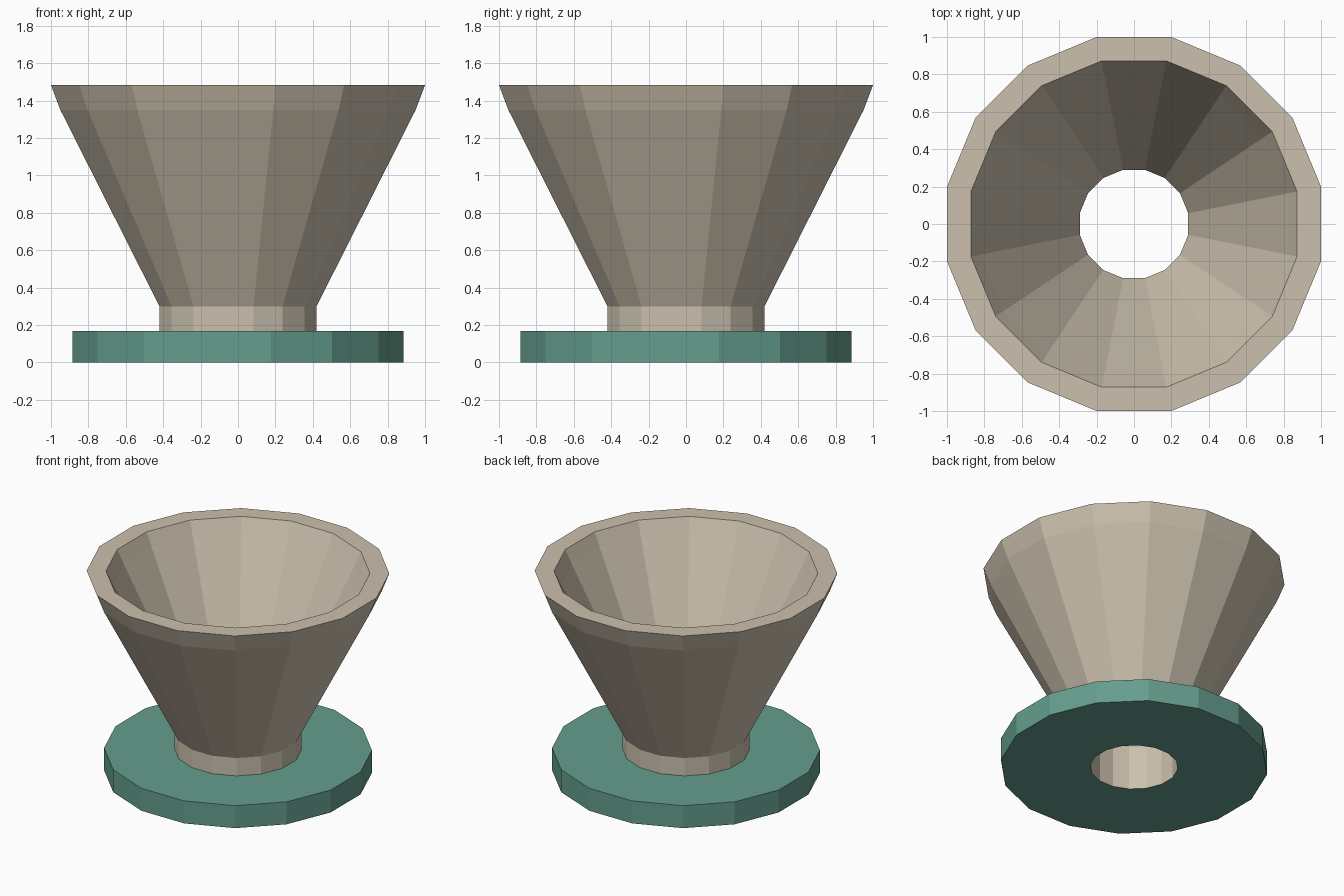
import bpy, bmesh, math

if "Cube" in bpy.data.objects:
    bpy.data.objects.remove(bpy.data.objects["Cube"])

SIDES = 16


def material(name, color):
    m = bpy.data.materials.new(name)
    m.diffuse_color = (*color, 1)
    m.use_nodes = True
    m.node_tree.nodes["Principled BSDF"].inputs["Base Color"].default_value = m.diffuse_color
    return m


def lathe(name, profile, mat):
    """Revolve (half width, z) points into a 16-sided part, flats facing the axes."""
    bm = bmesh.new()
    rings = []
    for half_width, z in profile:
        r = half_width / math.cos(math.pi / SIDES)
        angles = [(i + 0.5) * math.tau / SIDES for i in range(SIDES)]
        rings.append([bm.verts.new((r * math.cos(a), r * math.sin(a), z)) for a in angles])
    for low, high in zip(rings, rings[1:]):
        for i in range(SIDES):
            j = (i + 1) % SIDES
            bm.faces.new((low[i], low[j], high[j], high[i]))
    mesh = bpy.data.meshes.new(name)
    bm.to_mesh(mesh)
    bm.free()
    mesh.materials.append(mat)
    obj = bpy.data.objects.new(name, mesh)
    bpy.context.collection.objects.link(obj)
    return obj


clay = material("clay", (0.60, 0.53, 0.42))
teal = material("teal", (0.13, 0.34, 0.27))

# Foot disc: underside, edge and top, meeting the bowl at hole and collar
lathe("foot_disc", [(0.29, 0), (0.885, 0), (0.885, 0.167), (0.42, 0.167)], teal)

# Bowl: collar, flared wall and rim outside, then down the inside to the through hole
lathe("funnel_bowl", [(0.42, 0.167), (0.42, 0.30), (0.95, 1.35), (1.0, 1.483),
                      (0.872, 1.483), (0.822, 1.38), (0.29, 0.325), (0.29, 0)], clay)
